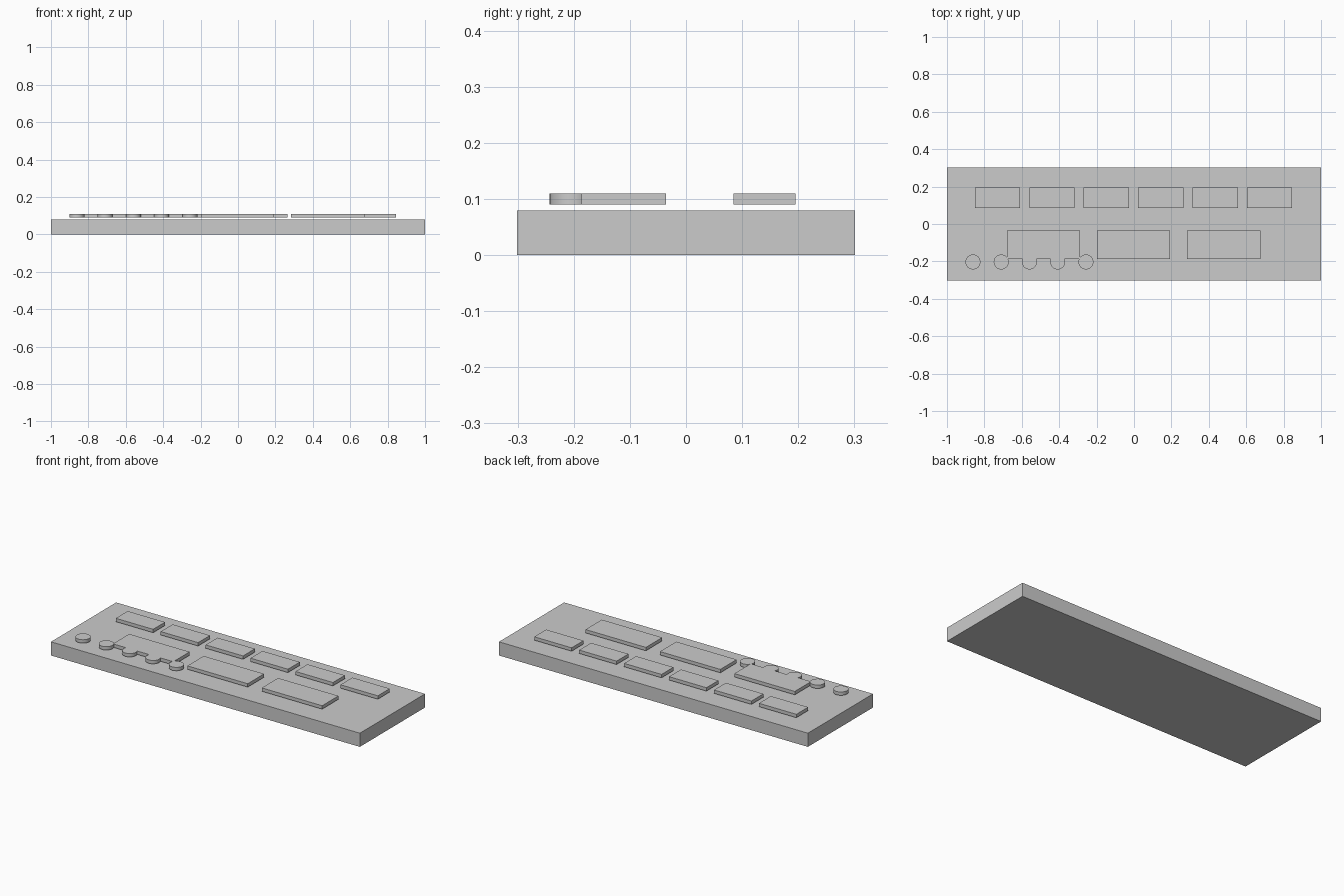
import bpy
import math

default_cube = bpy.data.objects.get("Cube")
if default_cube:
    bpy.data.objects.remove(default_cube, do_unlink=True)

# Single plain grey finish
grey = bpy.data.materials.new("plain_grey")
grey.use_nodes = True
colour = (0.6, 0.6, 0.6, 1.0)
grey.diffuse_color = colour
grey.node_tree.nodes["Principled BSDF"].inputs["Base Color"].default_value = colour

PLATE_Z = 0.1        # centre height of the raised pieces
PLATE_THICK = 0.02


def finish(name):
    obj = bpy.context.object
    obj.name = name
    obj.data.name = name
    obj.data.materials.append(grey)
    return obj


def box(name, centre, size):
    bpy.ops.mesh.primitive_cube_add(size=1, location=centre)
    bpy.context.object.scale = size
    bpy.ops.object.transform_apply(location=False, rotation=False, scale=True)
    return finish(name)


def disc(name, centre, radius, depth):
    bpy.ops.mesh.primitive_cylinder_add(vertices=32, radius=radius, depth=depth, location=centre)
    bpy.ops.object.shade_smooth_by_angle(angle=math.radians(30))
    return finish(name)


# Base slab
box("base_board", (0, 0, 0.04), (2, 0.603, 0.08))

# Back row of six small plates
for i in range(6):
    box(f"small_plate_{i + 1}", (-0.73 + 0.291 * i, 0.14, PLATE_Z), (0.242, 0.11, PLATE_THICK))

# Front row of three large plates
for i in range(3):
    box(f"large_plate_{i + 1}", (-0.484 + 0.482 * i, -0.111, PLATE_Z), (0.391, 0.151, PLATE_THICK))

# Round buttons along the front edge
for i in range(5):
    disc(f"round_button_{i + 1}", (-0.861 + 0.151 * i, -0.203, PLATE_Z), 0.04, PLATE_THICK)
